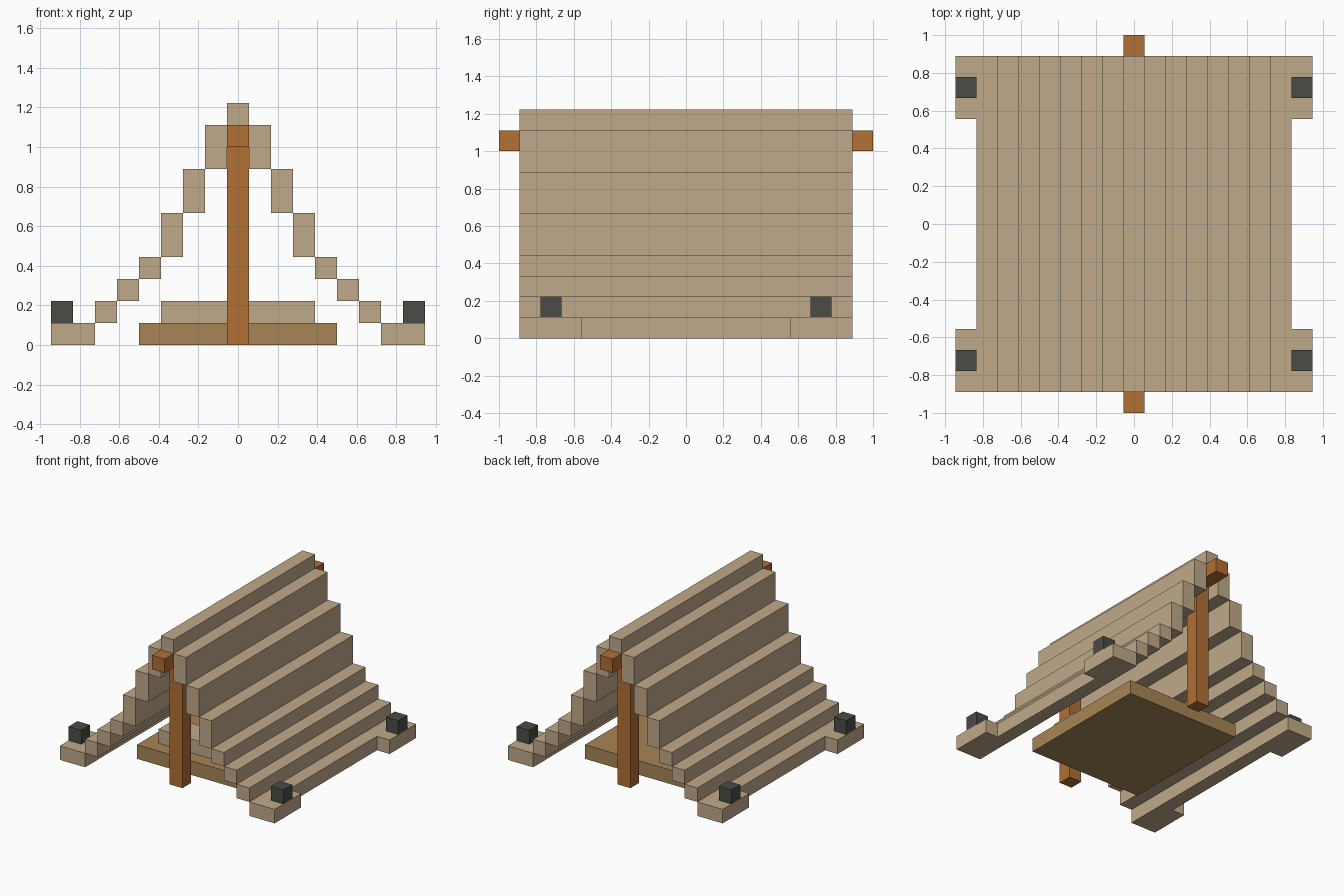
import bpy
import bmesh
from mathutils import Matrix, Vector

cube = bpy.data.objects.get("Cube")
if cube:
    bpy.data.objects.remove(cube, do_unlink=True)

U = 1 / 9  # block size: the whole tent sits on this grid


def material(name, rgb):
    mat = bpy.data.materials.new(name)
    mat.use_nodes = True
    color = (*rgb, 1)
    mat.diffuse_color = color
    mat.node_tree.nodes["Principled BSDF"].inputs["Base Color"].default_value = color
    return mat


canvas = material("canvas_tan", (0.527, 0.402, 0.254))
wood = material("orange_wood", (0.445, 0.162, 0.034))
mat_brown = material("mat_brown", (0.386, 0.235, 0.091))
dark = material("peg_grey", (0.07, 0.072, 0.063))


def box(name, x, y, z, mat):
    """Box from (low, high) ranges given in blocks."""
    low, high = (Vector(c) * U for c in zip(x, y, z))
    bm = bmesh.new()
    bmesh.ops.create_cube(
        bm, size=1,
        matrix=Matrix.Translation((low + high) / 2) @ Matrix.Diagonal((*(high - low), 1)))
    mesh = bpy.data.meshes.new(name)
    bm.to_mesh(mesh)
    bm.free()
    mesh.materials.append(mat)
    obj = bpy.data.objects.new(name, mesh)
    bpy.context.collection.objects.link(obj)


def span(sign, low, high):
    return tuple(sorted((sign * low, sign * high)))


# Canvas roof: ridge and stepped strips down each side
box("canvas_ridge", (-0.5, 0.5), (-8, 8), (10, 11), canvas)
levels = [10, 8, 6, 4, 3, 2, 1, 0]
for side, sx in (("left", 1), ("right", -1)):
    for i, (top, bottom) in enumerate(zip(levels, levels[1:])):
        box(f"canvas_step_{side}_{i + 1}", span(sx, i + 0.5, i + 1.5),
            (-8, 8), (bottom, top), canvas)
    # Corner flaps with pegs
    for end, sy in (("front", -1), ("back", 1)):
        box(f"corner_flap_{end}_{side}", span(sx, 7.5, 8.5), span(sy, 5, 8), (0, 1), canvas)
        box(f"peg_{end}_{side}", span(sx, 7.5, 8.5), span(sy, 6, 7), (1, 2), dark)

# Wooden frame
box("ridge_beam", (-0.5, 0.5), (-9, 9), (9, 10), wood)
for end, sy in (("front", -1), ("back", 1)):
    box(f"pole_{end}", (-0.5, 0.5), span(sy, 6, 7), (0, 9), wood)

# Sleeping mat and pillow
box("sleeping_mat", (-4.5, 4.5), (-5, 5), (0, 1), mat_brown)
box("pillow", (-3.5, 3.5), (-4, -2), (1, 2), canvas)
